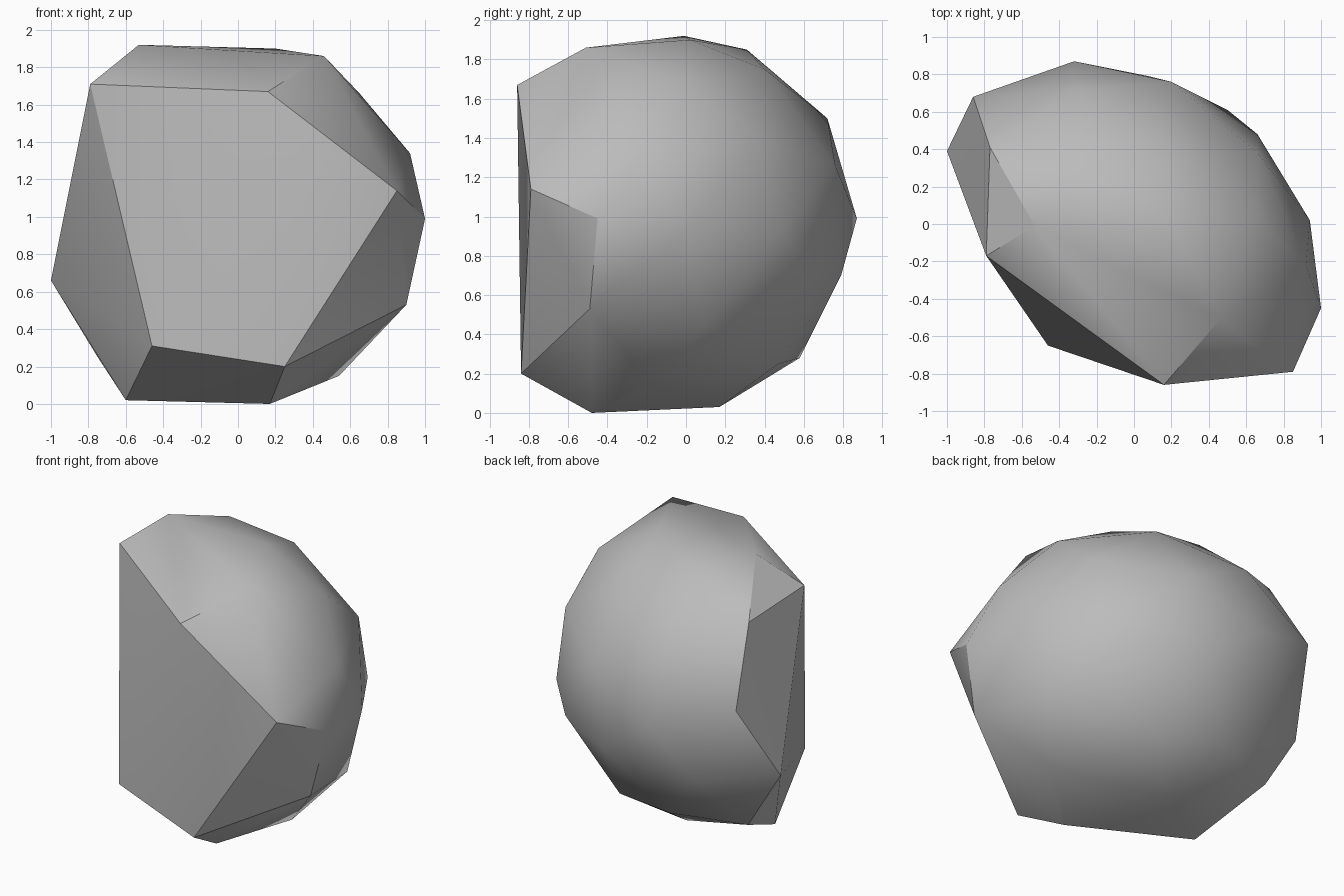
import bpy
import bmesh
import math
from mathutils import Vector

default_cube = bpy.data.objects.get("Cube")
if default_cube:
    bpy.data.objects.remove(default_cube, do_unlink=True)


def make_material(name, colour):
    material = bpy.data.materials.new(name)
    material.use_nodes = True
    material.diffuse_color = colour
    shader = next(node for node in material.node_tree.nodes if node.type == "BSDF_PRINCIPLED")
    shader.inputs["Base Color"].default_value = colour
    shader.inputs["Roughness"].default_value = 0.9
    return material


def make_convex_solid(name, corner_groups, material, sharp_angle):
    """Wrap a tight skin around the corners and shade it smooth except at sharp edges."""
    mesh = bpy.data.meshes.new(name)
    bm = bmesh.new()
    for group in corner_groups:
        for corner in group:
            bm.verts.new(Vector(corner))
    hull = bmesh.ops.convex_hull(bm, input=bm.verts[:], use_existing_faces=False)
    unused = {item for item in hull["geom_interior"] + hull["geom_unused"]
              if isinstance(item, bmesh.types.BMVert)}
    bmesh.ops.delete(bm, geom=list(unused), context="VERTS")
    bmesh.ops.recalc_face_normals(bm, faces=bm.faces[:])
    bm.to_mesh(mesh)
    bm.free()

    solid = bpy.data.objects.new(name, mesh)
    bpy.context.collection.objects.link(solid)
    mesh.materials.append(material)

    bpy.ops.object.select_all(action="DESELECT")
    solid.select_set(True)
    bpy.context.view_layer.objects.active = solid
    bpy.ops.object.shade_smooth_by_angle(angle=sharp_angle)
    return solid


# Broad split face at the front of the boulder
split_face = [
    (-.79, -.17, 1.71), (.16, -.86, 1.67), (.85, -.79, 1.14),
    (.25, -.84, .2), (-.46, -.65, .31), (-1, .39, .66),
]

# Crown
crown = [
    (-.53, -.01, 1.92), (.46, -.51, 1.86), (.2, .02, 1.9), (-.28, .31, 1.85),
    (.15, .4, 1.75), (.65, .03, 1.66), (-.77, .41, 1.67),
]

# Rounded flank on the +x side
flank = [
    (1, -.45, .99), (.92, -.22, 1.34), (.9, -.49, .53), (.94, .02, .95),
    (.66, .38, 1.38), (.66, .48, .92), (.77, .1, .44),
]

# Rounded back
back = [
    (-.32, .87, .99), (.5, .61, .76), (.2, .76, 1.26), (-.32, .72, 1.5),
    (-.86, .68, 1.18), (.08, .79, .7), (-.57, .74, .64),
]

# Underside
underside = [
    (.54, -.18, .15), (.17, -.48, 0), (-.6, -.12, .02), (.18, .47, .25),
    (-.28, .58, .28), (-.12, .17, .03), (-.75, .39, .25),
]

stone_grey = make_material("stone grey", (.5, .5, .5, 1))
make_convex_solid("boulder", [split_face, crown, flank, back, underside],
                  stone_grey, math.radians(30))
